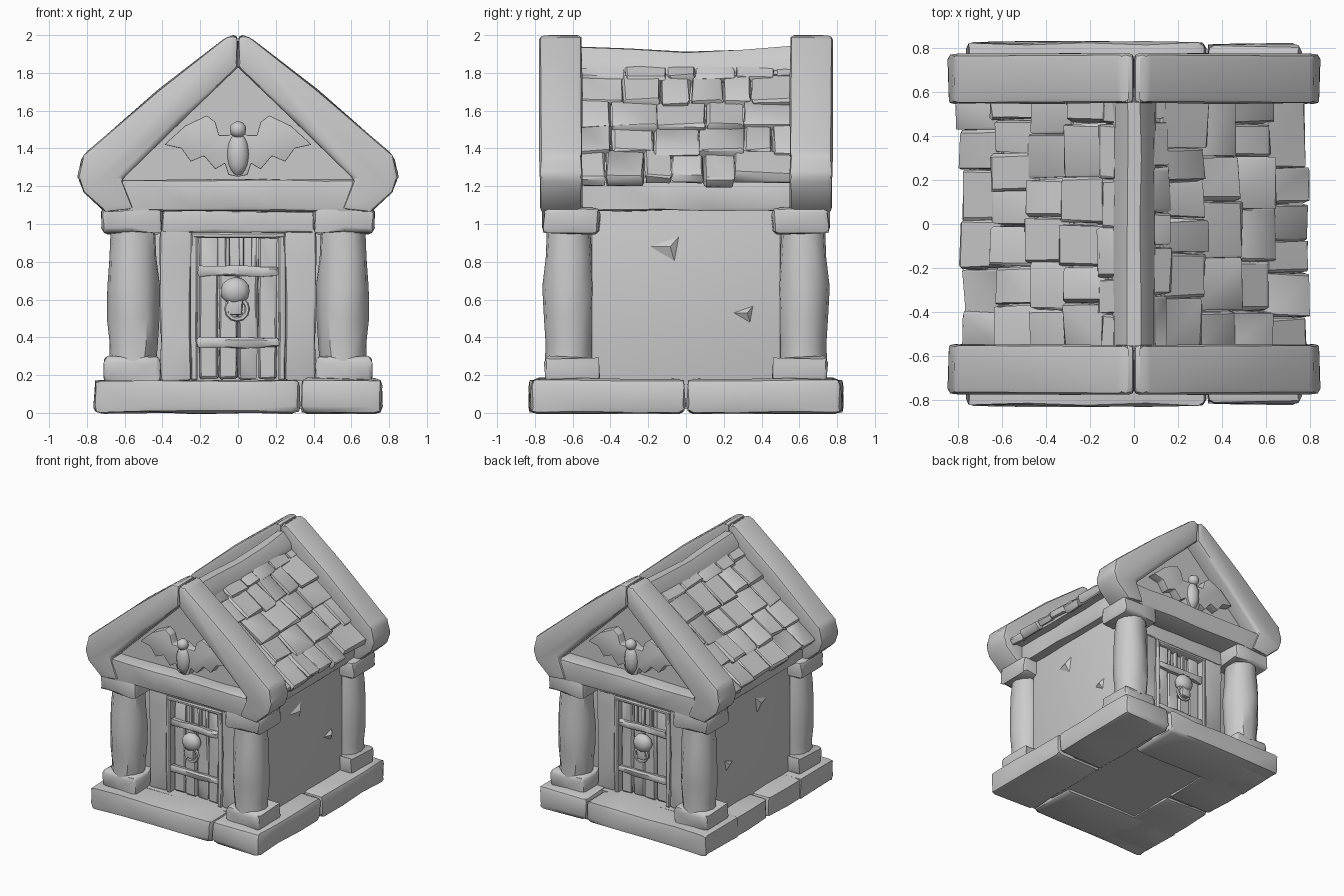
import bpy, bmesh, math, random
from mathutils import Matrix, Vector

if "Cube" in bpy.data.objects:
    bpy.data.objects.remove(bpy.data.objects["Cube"])

random.seed(7)


def finish(bm, name, mirror="", jitter=0.0, angle=38):
    """Turn a bmesh into a smooth-by-angle object, mirrored across the given axes."""
    for v in bm.verts:
        v.co += Vector([random.uniform(-jitter, jitter) for _ in range(3)])
    bmesh.ops.recalc_face_normals(bm, faces=bm.faces)
    mesh = bpy.data.meshes.new(name)
    bm.to_mesh(mesh)
    bm.free()
    ob = bpy.data.objects.new(name, mesh)
    bpy.context.collection.objects.link(ob)
    bpy.ops.object.select_all(action='DESELECT')
    ob.select_set(True)
    bpy.context.view_layer.objects.active = ob
    bpy.ops.object.shade_smooth_by_angle(angle=math.radians(angle))
    if mirror:
        m = ob.modifiers.new("Mirror", 'MIRROR')
        m.use_axis = ("x" in mirror, "y" in mirror, False)
        m.use_mirror_merge = False
    return ob


def soften(bm, width, segments=1):
    if width > 0:
        sharp = [e for e in bm.edges if len(e.link_faces) == 2 and e.calc_face_angle() > 0.5]
        bmesh.ops.bevel(bm, geom=sharp, offset=width, segments=segments, profile=0.6,
                        affect='EDGES', clamp_overlap=True)


def add_box(bm, lo, hi, matrix=None):
    lo, hi = Vector(lo), Vector(hi)
    m = Matrix.Translation((lo + hi) / 2) @ Matrix.Diagonal((*(hi - lo), 1))
    bmesh.ops.create_cube(bm, size=1, matrix=(matrix or Matrix()) @ m)


def stone(name, lo, hi, bevel=0.03, jitter=0.006, cuts=2, mirror="", segments=2):
    """Rough-hewn block: cut across its longest axis, edges rounded, slightly uneven."""
    bm = bmesh.new()
    add_box(bm, lo, hi)
    size = Vector(hi) - Vector(lo)
    ax = max(range(3), key=lambda i: size[i])
    for i in range(cuts):
        co, no = Vector(lo), Vector((0, 0, 0))
        co[ax] += size[ax] * (i + 1) / (cuts + 1)
        no[ax] = 1
        bmesh.ops.bisect_plane(bm, geom=bm.verts[:] + bm.edges[:] + bm.faces[:],
                               plane_co=co, plane_no=no)
    soften(bm, bevel, segments)
    return finish(bm, name, mirror, jitter)


def prism(name, pts, y0, y1, bevel=0.0, jitter=0.0, mirror="y"):
    """Extrude an x-z outline along y."""
    bm = bmesh.new()
    f = bm.faces.new([bm.verts.new((x, y0, z)) for x, z in pts])
    r = bmesh.ops.extrude_face_region(bm, geom=[f])
    bmesh.ops.translate(bm, vec=(0, y1 - y0, 0),
                        verts=[g for g in r["geom"] if isinstance(g, bmesh.types.BMVert)])
    bmesh.ops.recalc_face_normals(bm, faces=bm.faces)
    soften(bm, bevel, 2)
    return finish(bm, name, mirror, jitter)


def both(pts):
    """Complete a right-half outline with its left half."""
    return pts + [(-x, z) for x, z in reversed(pts) if x > 0]


def lathe(name, centre, profile, sides=12, jitter=0.0, mirror="xy"):
    bm = bmesh.new()
    rings = [[bm.verts.new((centre[0] + r * math.cos(2 * math.pi * i / sides),
                            centre[1] + r * math.sin(2 * math.pi * i / sides), z))
              for i in range(sides)] for r, z in profile]
    for a, b in zip(rings, rings[1:]):
        for i in range(sides):
            j = (i + 1) % sides
            bm.faces.new((a[i], a[j], b[j], b[i]))
    bm.faces.new(rings[0])
    bm.faces.new(rings[-1])
    return finish(bm, name, mirror, jitter)


def blob(name, centre, scale, mirror="y"):
    bm = bmesh.new()
    bmesh.ops.create_icosphere(bm, subdivisions=2, radius=1,
                               matrix=Matrix.Translation(centre) @ Matrix.Diagonal((*scale, 1)))
    return finish(bm, name, mirror)


# Plinth: slabs with a joint on the front and in the middle of each side
stone("plinth_front_slab", (-0.76, -0.83, 0), (0.325, -0.40, 0.175), 0.035, 0.007, 3, "y")
stone("plinth_corner_slab", (0.335, -0.82, 0), (0.76, -0.005, 0.18), 0.035, 0.007, 2, "y")
stone("plinth_side_slab", (-0.75, -0.75, 0), (-0.34, -0.005, 0.17), 0.035, 0.005, 2, "y")
stone("plinth_floor", (-0.6, -0.6, 0.02), (0.6, 0.6, 0.172), 0, 0, 0)

# Walls and the beams on top of them
stone("walls", (-0.60, -0.50, 0.15), (0.60, 0.50, 1.10), 0.015, 0, 0)
stone("side_beam", (0.45, -0.6, 1.07), (0.67, 0.6, 1.235), 0.02, 0.006, 4, "x")
for y, z, s in ((-0.12, 0.88, 0.09), (0.3, 0.53, 0.06)):
    bm = bmesh.new()
    c = [bm.verts.new(p) for p in ((0.595, y - s, z), (0.595, y + s, z + s * 0.7),
                                   (0.595, y + s * 0.7, z - s), (0.625, y + s * 0.4, z))]
    bmesh.ops.convex_hull(bm, input=c)
    finish(bm, "wall_chip", "x")

# Corner columns
stone("column_base", (0.41, -0.745, 0.16), (0.71, -0.46, 0.295), 0.025, 0.008, 1, "xy")
lathe("column", (0.555, -0.62), ((0.125, 0.27), (0.125, 0.36), (0.137, 0.5), (0.138, 0.66),
                                 (0.128, 0.82), (0.118, 0.97)), 12, 0.006)
stone("column_capital", (0.40, -0.755, 0.95), (0.72, -0.46, 1.09), 0.03, 0.008, 1, "xy")

# Door surround
stone("door_pilaster", (0.25, -0.56, 0.17), (0.41, -0.45, 1.08), 0.015, 0.006, 3, "xy")
stone("door_lintel", (-0.40, -0.57, 0.955), (0.40, -0.45, 1.09), 0.015, 0.006, 2, "y")
stone("door_frame_side", (0.215, -0.575, 0.17), (0.25, -0.48, 0.955), 0.008, 0.002, 2, "xy", 1)
stone("door_frame_top", (-0.25, -0.575, 0.925), (0.25, -0.48, 0.955), 0.008, 0.002, 2, "y", 1)

# Door: planks, barred window, straps and a skull-shaped knocker
for i in range(4):
    x = -0.208 + i * 0.104
    stone("door_plank", (x + 0.004, -0.535 - 0.008 * (i % 2), 0.18),
          (x + 0.10, -0.49, 0.76 if i in (1, 2) else 0.93), 0.01, 0.004, 2, "y", 1)
for x in (-0.055, 0.02, 0.085):
    stone("window_bar", (x - 0.013, -0.535, 0.75), (x + 0.013, -0.505, 0.935), 0.006, 0.002, 0, "y", 1)
for z in (0.37, 0.75):
    stone("door_strap", (-0.215, -0.575, z - 0.025), (0.215, -0.52, z + 0.025), 0.01, 0.006, 4, "y", 1)
blob("knocker_head", (-0.015, -0.58, 0.645), (0.08, 0.055, 0.075))
stone("knocker_jaw", (-0.055, -0.61, 0.52), (0.025, -0.54, 0.62), 0.015, 0.004, 1, "y")
bm = bmesh.new()
ring = [[bm.verts.new((-0.005 + (0.055 + 0.014 * math.cos(b)) * math.cos(a),
                       -0.59 + 0.014 * math.sin(b),
                       0.55 + (0.055 + 0.014 * math.cos(b)) * math.sin(a)))
         for b in [k * math.pi / 3 for k in range(6)]] for a in [k * math.pi / 6 for k in range(12)]]
for i in range(12):
    for k in range(6):
        bm.faces.new((ring[i][k], ring[i][(k + 1) % 6],
                      ring[(i + 1) % 12][(k + 1) % 6], ring[(i + 1) % 12][k]))
finish(bm, "knocker_ring", "y")

# Gables: raking beams, cross beam, recessed panel
prism("gable_rake", [(0, 2.0), (0.055, 1.995), (0.42, 1.71), (0.82, 1.365), (0.85, 1.25),
                     (0.82, 1.17), (0.70, 1.06), (0.55, 1.08), (0.615, 1.235), (0.3, 1.545),
                     (0, 1.83)], -0.775, -0.55, 0.03, 0.004, "xy")
stone("gable_cross_beam", (-0.68, -0.76, 1.065), (0.68, -0.55, 1.235), 0.025, 0.006, 5, "y")
prism("gable_panel", [(-0.68, 1.2), (0.68, 1.2), (0, 1.88)], -0.64, -0.56)

# Winged creature relief in the gable
wing = [(0, 1.50), (0.05, 1.47), (0.10, 1.47), (0.12, 1.54), (0.165, 1.575), (0.28, 1.52),
        (0.39, 1.42), (0.30, 1.40), (0.25, 1.33), (0.18, 1.36), (0.12, 1.29), (0.07, 1.32),
        (0.05, 1.26), (0, 1.25)]
prism("relief_wings", both(wing), -0.71, -0.62, 0.006)
blob("relief_body", (0, -0.70, 1.37), (0.06, 0.05, 0.12))
blob("relief_head", (0, -0.715, 1.50), (0.045, 0.045, 0.045))

# Roof core and uneven, overlapping shingles
prism("roof_core", [(-0.73, 1.22), (0.73, 1.22), (0.73, 1.25), (0, 1.88), (-0.73, 1.25)],
      -0.6, 0.6, mirror="")
slope = math.atan2(0.67, 0.79)
length = math.hypot(0.67, 0.79)
for side in (1, -1):
    turn = Matrix.Translation((0, 0, 1.90)) @ Matrix.Diagonal((side, 1, 1, 1)) @ Matrix.Rotation(slope, 4, 'Y')
    for row in range(5):
        u0 = length * (0.09 if row == 0 else row / 5) - 0.04
        u1 = length * (row + 1) / 5
        y = -0.57
        while y < 0.56:
            y2 = y + random.uniform(0.14, 0.26)
            if y2 > 0.48:
                y2 = 0.57
            bm = bmesh.new()
            tilt = Matrix.Rotation(random.uniform(0.06, 0.15), 4, 'Y')
            low = random.uniform(-0.03, 0.012)
            add_box(bm, (0, y + 0.003, -0.06), (u1 - u0 + low, y2 - 0.003, 0),
                    turn @ Matrix.Translation((u0, 0, 0.0)) @ tilt.inverted())
            soften(bm, 0.01)
            finish(bm, "roof_shingle", "", 0.008)
            y = y2

# Ridge cap
bm = bmesh.new()
rings = [[bm.verts.new((x, y, z - dip)) for x, z in
          ((-0.10, 1.81), (-0.09, 1.86), (-0.03, 1.935), (0.03, 1.935), (0.09, 1.86), (0.10, 1.81))]
         for y, dip in ((-0.58, -0.005), (-0.3, 0.01), (0, 0.025), (0.3, 0.01), (0.58, -0.005))]
for a, b in zip(rings, rings[1:]):
    for i in range(6):
        bm.faces.new((a[i], a[(i + 1) % 6], b[(i + 1) % 6], b[i]))
bm.faces.new(rings[0])
bm.faces.new(rings[-1])
finish(bm, "ridge_cap", "", 0.005)
